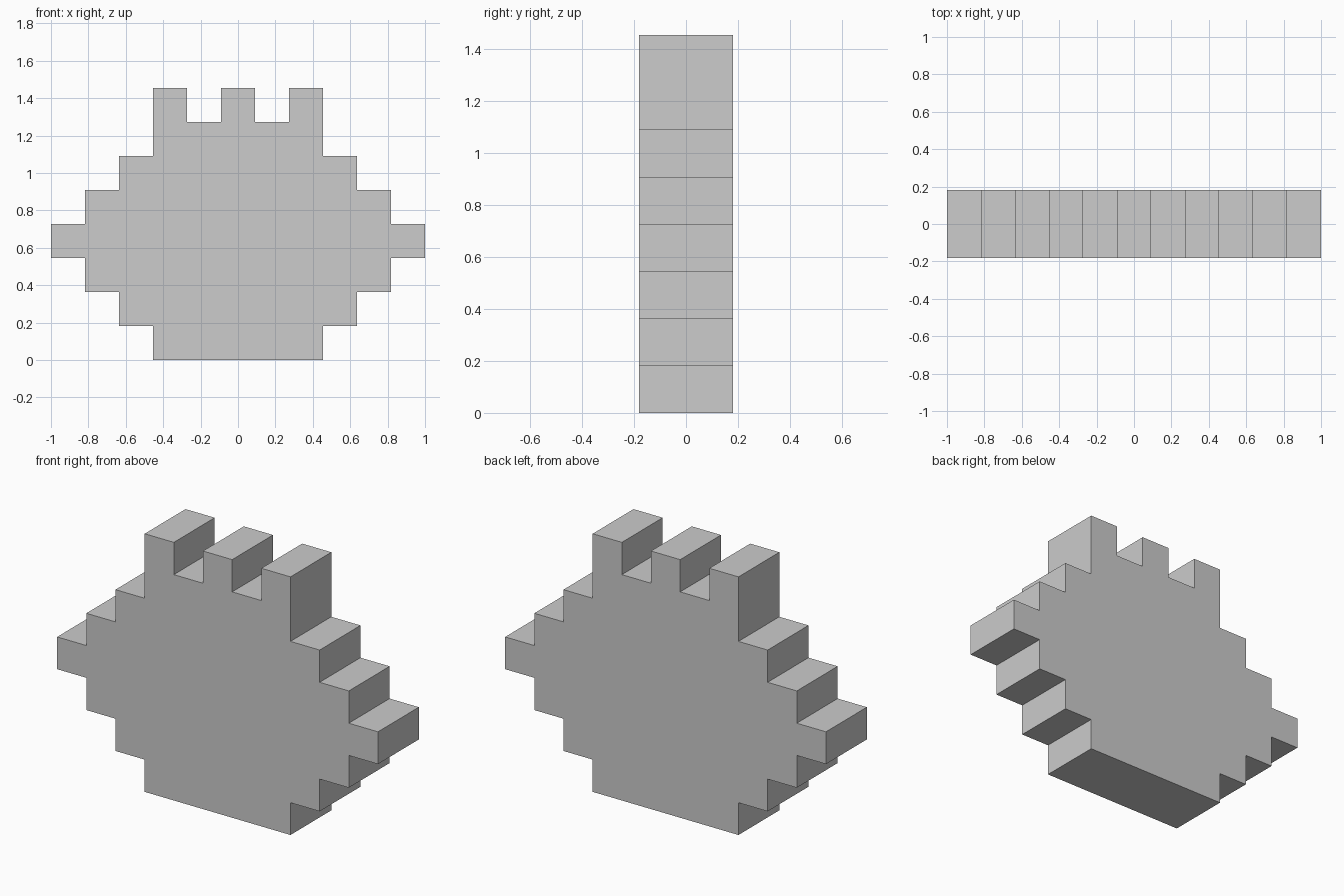
import bpy
import bmesh

cube = bpy.data.objects.get("Cube")
if cube:
    bpy.data.objects.remove(cube, do_unlink=True)

UNIT = 2 / 11      # one step of the stepped outline
DEPTH = 2 * UNIT

# Plain grey material
grey = bpy.data.materials.new("plain grey")
grey.use_nodes = True
colour = (0.604, 0.604, 0.604, 1)
grey.diffuse_color = colour
grey.node_tree.nodes["Principled BSDF"].inputs["Base Color"].default_value = colour

# Stepped side, bottom to top: half width of each row in steps
half = []
for row, width in enumerate([2.5, 3.5, 4.5, 5.5, 4.5, 3.5]):
    half += [(width, row), (width, row + 1)]

# Tall upper block with notches between its three teeth
half += [(2.5, 6), (2.5, 8), (1.5, 8), (1.5, 7), (0.5, 7), (0.5, 8)]
outline = half + [(-x, z) for x, z in reversed(half)]

# Extrude the mirrored outline into a slab
bm = bmesh.new()
front = bm.faces.new([bm.verts.new((x * UNIT, -DEPTH / 2, z * UNIT)) for x, z in outline])
result = bmesh.ops.extrude_face_region(bm, geom=[front], use_keep_orig=True)
moved = [v for v in result["geom"] if isinstance(v, bmesh.types.BMVert)]
bmesh.ops.translate(bm, verts=moved, vec=(0, DEPTH, 0))
bmesh.ops.recalc_face_normals(bm, faces=bm.faces)

mesh = bpy.data.meshes.new("stepped_slab")
bm.to_mesh(mesh)
bm.free()
mesh.materials.append(grey)
slab = bpy.data.objects.new("stepped_slab", mesh)
bpy.context.collection.objects.link(slab)
